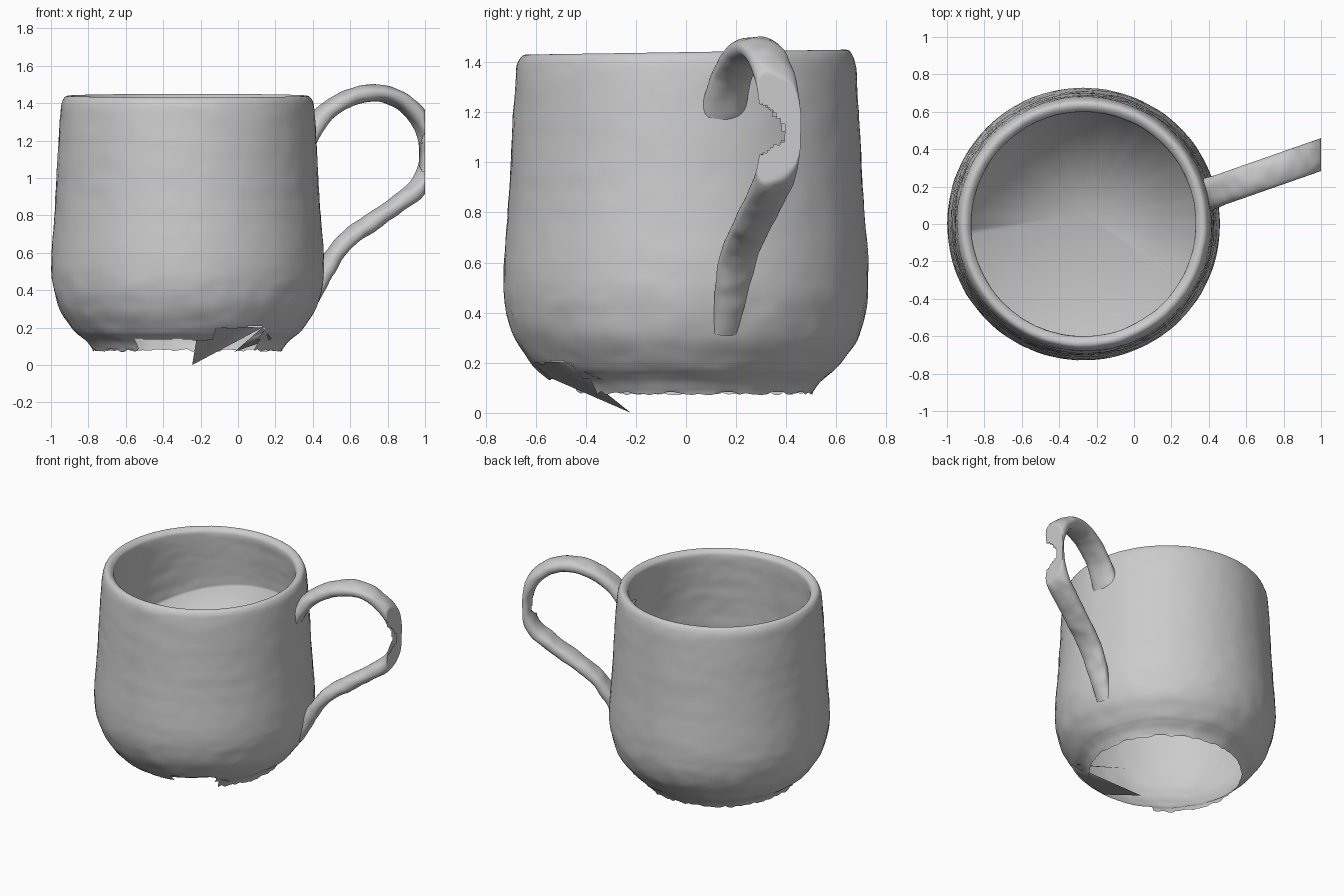
import bpy, bmesh, math, random
from mathutils import Vector, noise

if "Cube" in bpy.data.objects:
    bpy.data.objects.remove(bpy.data.objects["Cube"])

random.seed(4)
CX = -0.27          # body axis in x
SEG = 128


def spline(pts, n):
    """Catmull-Rom through the points, n samples per span."""
    P = [Vector(p) for p in pts]
    P = [2 * P[0] - P[1]] + P + [2 * P[-1] - P[-2]]
    out = []
    for i in range(1, len(P) - 2):
        a, b, c, d = P[i - 1:i + 3]
        for k in range(n):
            t = k / n
            out.append(0.5 * (2 * b + (c - a) * t + (2 * a - 5 * b + 4 * c - d) * t * t
                              + (3 * b - a - 3 * c + d) * t ** 3))
    return out + [P[-2]]


def finish(bm, name, angle=50):
    bmesh.ops.recalc_face_normals(bm, faces=bm.faces)
    me = bpy.data.meshes.new(name)
    bm.to_mesh(me)
    bm.free()
    ob = bpy.data.objects.new(name, me)
    bpy.context.collection.objects.link(ob)
    bpy.ops.object.select_all(action='DESELECT')
    ob.select_set(True)
    bpy.context.view_layer.objects.active = ob
    bpy.ops.object.shade_smooth_by_angle(angle=math.radians(angle))


def bridge(bm, rings):
    for a, b in zip(rings, rings[1:]):
        n = len(a)
        for i in range(n):
            j = (i + 1) % n
            bm.faces.new((a[i], a[j], b[j], b[i]))


def rough(p):
    """Hand-thrown clay: faint throwing ridges and small dents, rougher low down."""
    low = 0.006 if p.z < 0.45 else 0.002
    return (0.002 * noise.noise(Vector((p.x * 2, p.y * 2, p.z * 14)))
            + low * noise.noise(p * 9) + 0.002 * noise.noise(p * 20))


# Cup: outer wall, rim and inner wall as one lathed sheet
outer = [(0.505, 0.08), (0.535, 0.12), (0.57, 0.15), (0.60, 0.175), (0.635, 0.22),
         (0.69, 0.31), (0.723, 0.44), (0.728, 0.58), (0.712, 0.80), (0.70, 1.0),
         (0.69, 1.2), (0.677, 1.37), (0.662, 1.425), (0.64, 1.44), (0.615, 1.43)]
inner = [(0.60, 1.40), (0.605, 1.30), (0.615, 1.17), (0.625, 1.03), (0.63, 0.90)]
prof = spline(outer + inner, 6)
first_inner = len(outer) * 6

bm = bmesh.new()
rings = []
for k, (r, z) in enumerate(prof):
    ring = []
    for i in range(SEG):
        a = 2 * math.pi * i / SEG
        zz = z
        if k > first_inner:       # the inner wall ends on a slant
            zz = 1.40 - (1.40 - z) * (1 - 0.32 * math.cos(a - 1.2))
        zz += 0.010 * math.sin(a) * max(0, z - 0.7) / 0.75
        if k == 0:                # ragged foot edge
            zz += random.uniform(-0.01, 0.006)
        p = Vector((r * math.cos(a), r * math.sin(a), zz))
        rr = r + rough(p)
        ring.append(bm.verts.new((CX + rr * math.cos(a), rr * math.sin(a), zz)))
    rings.append(ring)
bridge(bm, rings)

# Inner floor: a cone-like fan closing the inner wall
hub = bm.verts.new((-0.27, 0.05, 0.66))
for i in range(SEG):
    bm.faces.new((rings[-1][i], rings[-1][(i + 1) % SEG], hub))

# Missing piece of foot at the front
gone = []
for f in bm.faces:
    c = f.calc_center_median()
    a = math.degrees(math.atan2(c.y, c.x - CX))
    top = 0.20 if -76 < a < -48 else 0.135
    if c.z < top + 0.015 * noise.noise(c * 6) and -122 < a < -44:
        gone.append(f)
bmesh.ops.delete(bm, geom=gone, context='FACES')
finish(bm, "cup_body", 75)

# Handle: flat strap swept along a path, flattened and torn at its outermost part
path = [(0.36, 1.20), (0.41, 1.28), (0.48, 1.36), (0.60, 1.43), (0.73, 1.455),
        (0.86, 1.42), (0.96, 1.33), (1.015, 1.21), (1.02, 1.09), (0.97, 0.96),
        (0.86, 0.865), (0.70, 0.755), (0.57, 0.655), (0.485, 0.54), (0.435, 0.43),
        (0.385, 0.32)]
line = [Vector((x, 0.175 + (x - 0.44) * 0.35, z)) for x, z in spline(path, 12)]
side = Vector((-0.35, 0.937, 0))
bm = bmesh.new()
rings = []
for k, p in enumerate(line):
    t = k / (len(line) - 1)
    d = line[min(k + 1, len(line) - 1)] - line[max(k - 1, 0)]
    up = side.cross(d).normalized()
    start, end = max(0, 1 - t / 0.12), max(0, (t - 0.85) / 0.15)
    w = 0.083 + 0.01 * start - 0.012 * max(0, t - 0.6) / 0.4 - 0.02 * end
    h = 0.045 + 0.008 * start - 0.015 * end
    ring = []
    for i in range(36):
        a = 2 * math.pi * i / 36
        c, s = math.cos(a), math.sin(a)
        q = p + side * w * math.copysign(abs(c) ** 0.85, c) + up * h * math.copysign(abs(s) ** 0.85, s)
        q += up * 0.007 * noise.noise(q * 13)
        q.x = min(q.x, 1.0)
        ring.append(bm.verts.new(q))
    rings.append(ring)
bridge(bm, rings)
torn = []
for f in bm.faces:
    c = f.calc_center_median()
    edge = 0.40 - 0.1 * ((c.z - 1.13) / 0.1) ** 2 + 0.03 * noise.noise(c * 20)
    if c.x > 0.94 and 1.02 < c.z < 1.25 and c.y < edge:
        torn.append(f)
bmesh.ops.delete(bm, geom=torn, context='FACES')
finish(bm, "handle", 60)

# Flat shards stretched across the broken front of the foot
tip, small_tip = (-0.245, -0.22, 0.0), (-0.02, -0.10, 0.07)
rim = [(-0.22, -0.565, 0.15), (-0.12, -0.605, 0.20), (0.02, -0.55, 0.205),
       (0.13, -0.47, 0.20), (0.18, -0.36, 0.14)]
bm = bmesh.new()
tip_v = bm.verts.new(tip)
edge_v = [bm.verts.new(v) for v in rim]
for a, b in zip(edge_v[:3], edge_v[1:4]):
    bm.faces.new((a, b, tip_v))
bm.faces.new((edge_v[3], edge_v[4], bm.verts.new(small_tip)))
finish(bm, "foot_shards")
